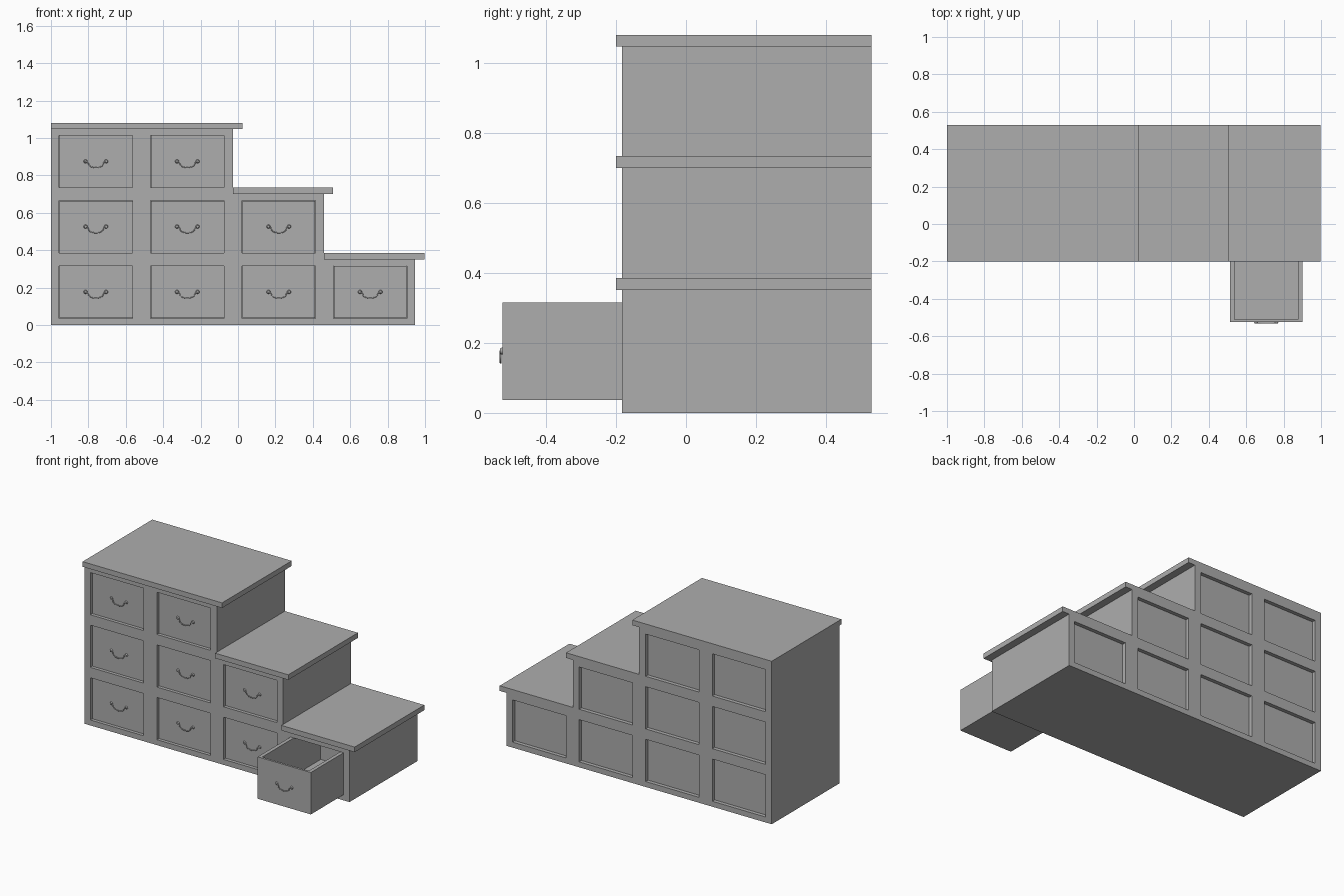
import bpy, bmesh
from mathutils import Matrix, Vector

if "Cube" in bpy.data.objects:
    bpy.data.objects.remove(bpy.data.objects["Cube"], do_unlink=True)

grey = bpy.data.materials.new("plain_grey")
grey.use_nodes = True
colour = (0.42, 0.42, 0.42, 1)
grey.diffuse_color = colour
grey.node_tree.nodes["Principled BSDF"].inputs["Base Color"].default_value = colour

# Main sizes
FRONT, BACK = -0.183, 0.53
LEFT, PITCH_X, CELL_W = -0.956, 0.489, 0.392
LOW, PITCH_Z, CELL_H = 0.036, 0.349, 0.28
TOPS = [0.351, 0.70, 1.047]
ENDS = [0.946, 0.459, -0.027]
COLUMNS = [4, 3, 2]
SLAB, OVERHANG = 0.034, 0.05
DRAWER_LEN, RECESS = 0.64, 0.02
OPEN_Y = -0.525


def add_box(bm, lo, hi):
    lo, hi = Vector(lo), Vector(hi)
    m = Matrix.Translation((lo + hi) / 2) @ Matrix.Diagonal((*(hi - lo), 1))
    return bmesh.ops.create_cube(bm, size=1, matrix=m)["verts"]


def finish(name, bm):
    bmesh.ops.recalc_face_normals(bm, faces=bm.faces[:])
    mesh = bpy.data.meshes.new(name)
    bm.to_mesh(mesh)
    bm.free()
    mesh.materials.append(grey)
    ob = bpy.data.objects.new(name, mesh)
    bpy.context.collection.objects.link(ob)
    return ob


def cells():
    for row, count in enumerate(COLUMNS):
        for col in range(count):
            yield row, col, LEFT + col * PITCH_X, LOW + row * PITCH_Z


# Stepped carcass: extruded stair profile
bm = bmesh.new()
profile = [(-1, 0), (ENDS[0], 0)]
for i in range(3):
    profile.append((ENDS[i], TOPS[i]))
    profile.append((ENDS[i + 1] if i < 2 else -1, TOPS[i]))
face = bm.faces.new([bm.verts.new((x, FRONT, z)) for x, z in profile])
ext = bmesh.ops.extrude_face_region(bm, geom=[face])["geom"]
bmesh.ops.translate(bm, vec=(0, BACK - FRONT, 0),
                    verts=[v for v in ext if isinstance(v, bmesh.types.BMVert)])
carcass = finish("carcass", bm)

# Drawer bays in front and shallow panels in the back
bm = bmesh.new()
for row, col, x, z in cells():
    add_box(bm, (x, FRONT - 0.1, z), (x + CELL_W, 0.485, z + CELL_H))
    add_box(bm, (x, BACK - 0.025, z), (x + CELL_W, BACK + 0.1, z + CELL_H))
cutter = finish("bay_cutter", bm)
cutter.hide_render = True
mod = carcass.modifiers.new("bays", "BOOLEAN")
mod.operation, mod.solver, mod.object = "DIFFERENCE", "EXACT", cutter
dg = bpy.context.evaluated_depsgraph_get()
cut_mesh = bpy.data.meshes.new_from_object(carcass.evaluated_get(dg))
carcass.modifiers.clear()
carcass.data = cut_mesh
bpy.data.objects.remove(cutter, do_unlink=True)

# Overhanging top of each step
for i, name in enumerate(["low_step_top", "middle_step_top", "high_step_top"]):
    start = ENDS[i + 1] if i < 2 else -1
    bm = bmesh.new()
    add_box(bm, (start, -0.2, TOPS[i]), (ENDS[i] + OVERHANG, BACK, TOPS[i] + SLAB))
    finish(name, bm)


def make_drawer(name, x, y, z):
    bm = bmesh.new()
    add_box(bm, (x + 0.001, y, z + 0.001),
            (x + CELL_W - 0.001, y + DRAWER_LEN, z + CELL_H - 0.001))
    top = max(bm.faces, key=lambda f: f.calc_center_median().z)
    bmesh.ops.inset_region(bm, faces=[top], thickness=0.02)
    mid = x + CELL_W / 2
    for v in top.verts:
        v.co.x += 0.01 if v.co.x < mid else -0.01
    floor = bmesh.ops.extrude_discrete_faces(bm, faces=[top])["faces"][0]
    bmesh.ops.translate(bm, vec=(0, 0, 0.03 - CELL_H), verts=floor.verts[:])
    finish(name, bm)


def make_handle(name, x, y, z):
    # Hanging bail as a bevelled curve
    half = [(0.055, 0), (0.043, -0.006), (0.037, -0.02), (0.022, -0.03)]
    path = [(-a, b) for a, b in half] + [(a, b) for a, b in reversed(half)]
    curve = bpy.data.curves.new(name + "_bail", "CURVE")
    curve.dimensions = "3D"
    curve.bevel_depth, curve.bevel_resolution = 0.003, 1
    curve.resolution_u = 4
    curve.use_fill_caps = True
    spline = curve.splines.new("BEZIER")
    spline.bezier_points.add(len(path) - 1)
    for p, (a, b) in zip(spline.bezier_points, path):
        p.co = (x + a, y - 0.005, z + b)
        p.handle_left_type = p.handle_right_type = "AUTO"
    curve.materials.append(grey)
    bail = bpy.data.objects.new(name + "_bail", curve)
    bpy.context.collection.objects.link(bail)
    # Round mounting knobs
    bm = bmesh.new()
    for side in (-1, 1):
        m = Matrix.Translation((x + side * 0.055, y - 0.003, z)) @ Matrix.Rotation(1.5708, 4, "X")
        bmesh.ops.create_cone(bm, cap_ends=True, segments=16, radius1=0.011,
                              radius2=0.007, depth=0.008, matrix=m)
    knobs = finish(name + "_knobs", bm)
    bpy.ops.object.select_all(action="DESELECT")
    knobs.select_set(True)
    bpy.context.view_layer.objects.active = knobs
    bpy.ops.object.shade_smooth_by_angle()


# Drawers with handles, the lowest end one pulled out
for row, col, x, z in cells():
    y = OPEN_Y if col == 3 else FRONT + RECESS
    tag = f"row_{row + 1}_column_{col + 1}"
    make_drawer("drawer_" + tag, x, y, z)
    make_handle("handle_" + tag, x + CELL_W / 2, y, z + CELL_H / 2 + 0.001)
